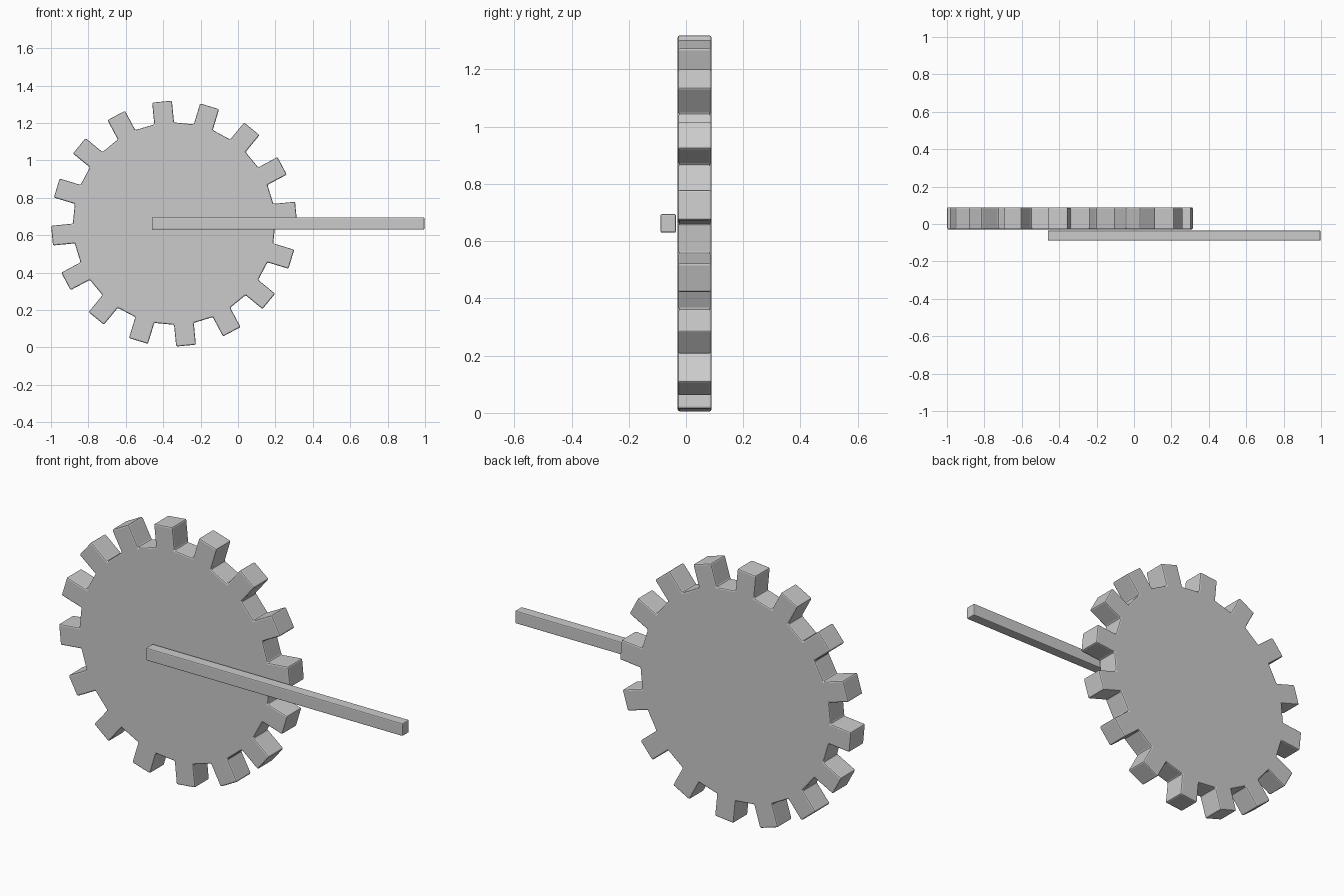
import bpy, bmesh
from math import pi, sin, cos

if "Cube" in bpy.data.objects:
    bpy.data.objects.remove(bpy.data.objects["Cube"])


def finish(name, bm, width):
    bmesh.ops.recalc_face_normals(bm, faces=bm.faces)
    mesh = bpy.data.meshes.new(name)
    bm.to_mesh(mesh)
    bm.free()
    ob = bpy.data.objects.new(name, mesh)
    bpy.context.collection.objects.link(ob)
    # small softened edge on every sharp corner
    bevel = ob.modifiers.new("edge_bevel", 'BEVEL')
    bevel.width = width
    bevel.segments = 2
    bevel.limit_method = 'ANGLE'
    return ob


# Gear wheel: 32-sided disc with every other side pushed out into a tooth
SIDES, ROOT, TOOTH = 32, 0.541, 0.117
CX, CZ = -0.342, 0.662
Y_FRONT, Y_BACK = -0.029, 0.089

profile = []
for i in range(0, SIDES, 2):
    a, b = (2 * pi * k / SIDES for k in (i, i + 1))
    mid = (a + b) / 2
    dx, dz = TOOTH * cos(mid), TOOTH * sin(mid)
    p, q = ((ROOT * cos(t), ROOT * sin(t)) for t in (a, b))
    profile += [p, (p[0] + dx, p[1] + dz), (q[0] + dx, q[1] + dz), q]

bm = bmesh.new()
face = bm.faces.new([bm.verts.new((CX + x, Y_FRONT, CZ + z)) for x, z in profile])
ext = bmesh.ops.extrude_face_region(bm, geom=[face], use_keep_orig=True)
bmesh.ops.translate(bm, vec=(0, Y_BACK - Y_FRONT, 0),
                    verts=[v for v in ext["geom"] if isinstance(v, bmesh.types.BMVert)])
finish("gear_wheel", bm, 0.007)

# Straight bar in front of the wheel, starting near its centre
lo, hi = (-0.461, -0.089, 0.630), (0.997, -0.035, 0.695)
bm = bmesh.new()
bmesh.ops.create_cube(bm, size=1)
for v in bm.verts:
    v.co = [(l + h) / 2 + c * (h - l) for l, h, c in zip(lo, hi, v.co)]
finish("connecting_bar", bm, 0.005)
